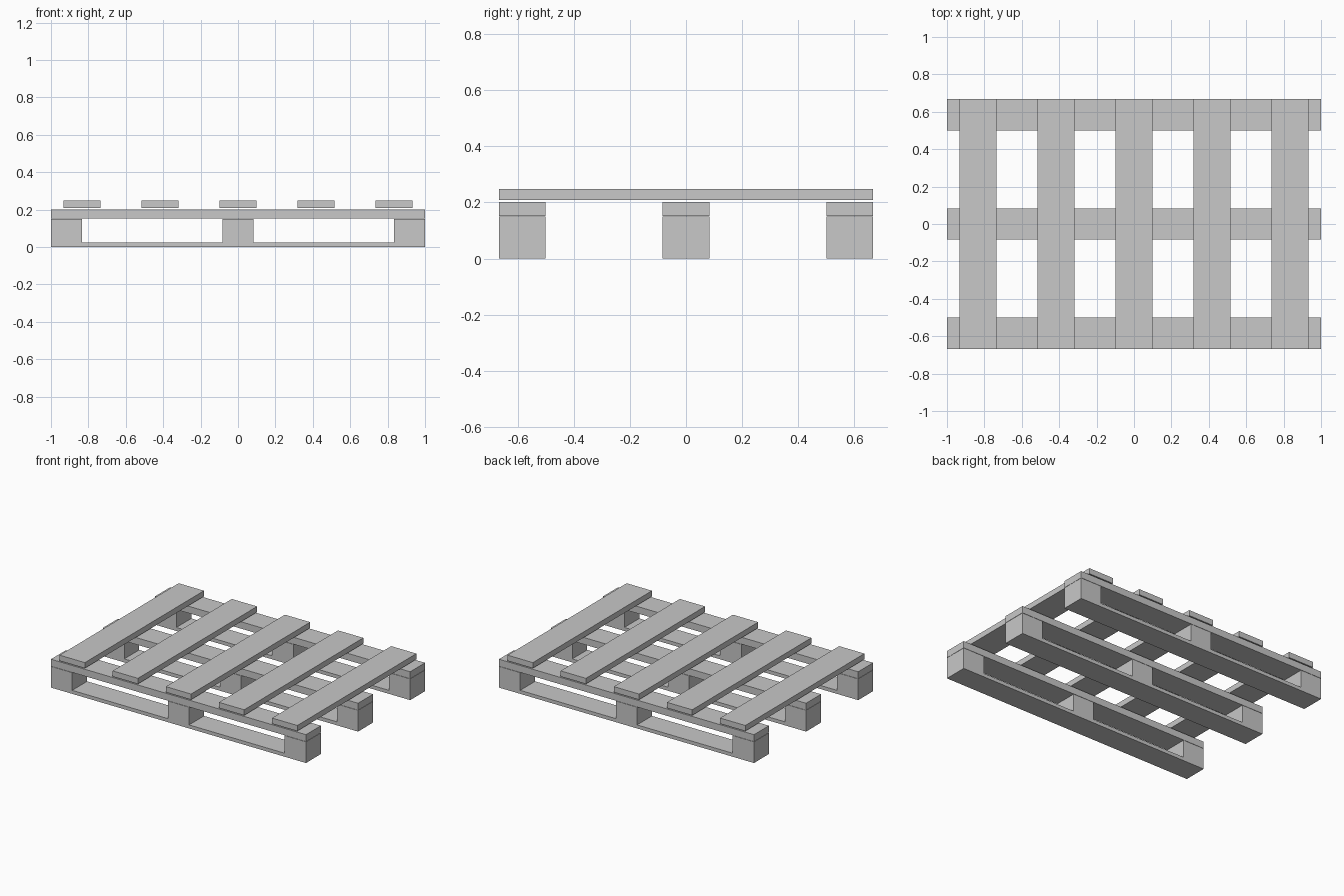
import bpy, bmesh

if "Cube" in bpy.data.objects:
    bpy.data.objects.remove(bpy.data.objects["Cube"])

grey = bpy.data.materials.new("plain_grey")
grey.diffuse_color = (0.58, 0.58, 0.58, 1)
grey.use_nodes = True
grey.node_tree.nodes["Principled BSDF"].inputs["Base Color"].default_value = grey.diffuse_color


def finish(name, bm):
    bmesh.ops.recalc_face_normals(bm, faces=bm.faces[:])
    mesh = bpy.data.meshes.new(name)
    bm.to_mesh(mesh)
    bm.free()
    mesh.materials.append(grey)
    obj = bpy.data.objects.new(name, mesh)
    bpy.context.collection.objects.link(obj)


def extrude_profile(name, points, y0, y1):
    """Extrude an x-z outline from y0 to y1."""
    bm = bmesh.new()
    face = bm.faces.new([bm.verts.new((x, y0, z)) for x, z in points])
    ext = bmesh.ops.extrude_face_region(bm, geom=[face])
    verts = [g for g in ext["geom"] if isinstance(g, bmesh.types.BMVert)]
    bmesh.ops.translate(bm, verts=verts, vec=(0, y1 - y0, 0))
    finish(name, bm)


def board(name, x0, x1, y0, y1, z0, z1):
    extrude_profile(name, [(x0, z0), (x1, z0), (x1, z1), (x0, z1)], y0, y1)


HALF_Y = 0.667    # half depth of the pallet
BEAM = 0.167      # width of runners and beams
RUNNER_TOP, SKID_TOP = 0.15, 0.025

# Outline of a runner: three blocks joined by a thin skid
half = [(1, 0), (1, RUNNER_TOP), (0.833, RUNNER_TOP), (0.833, SKID_TOP),
        (0.0833, SKID_TOP), (0.0833, RUNNER_TOP)]
outline = half + [(-x, z) for x, z in reversed(half)]

# Runners with the long beams above them
for label, y in (("front", -HALF_Y + BEAM / 2), ("middle", 0), ("back", HALF_Y - BEAM / 2)):
    y0, y1 = y - BEAM / 2, y + BEAM / 2
    extrude_profile(label + "_runner", outline, y0, y1)
    board(label + "_beam", -1, 1, y0, y1, 0.152, 0.201)

# Top slats
for i in range(5):
    x = (i - 2) * 0.4165
    board(f"top_slat_{i + 1}", x - 0.099, x + 0.099, -HALF_Y, HALF_Y, 0.208, 0.248)
